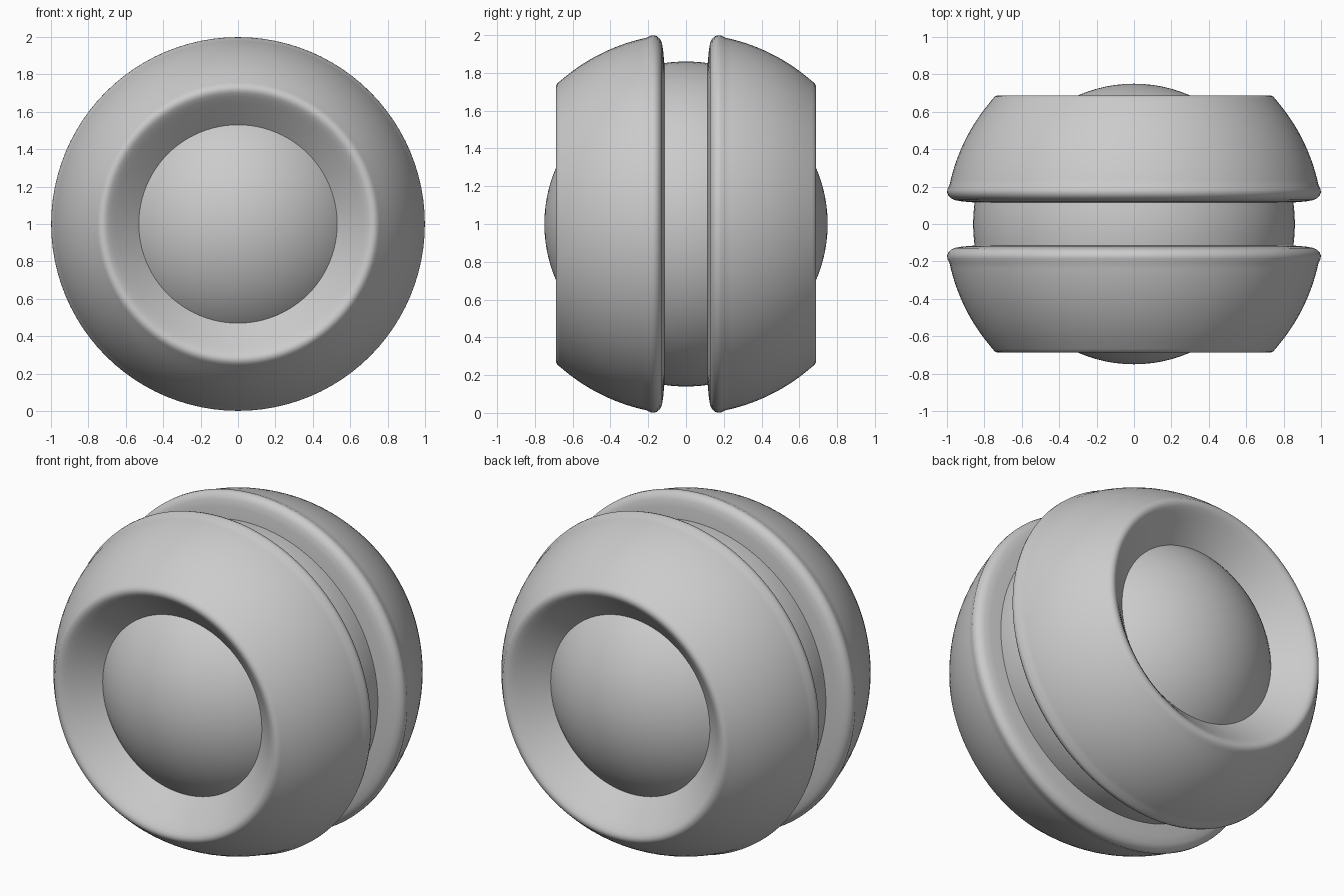
import bpy, bmesh, math
from mathutils import Matrix, Vector

if "Cube" in bpy.data.objects:
    bpy.data.objects.remove(bpy.data.objects["Cube"])

SEGMENTS = 96
CENTRE = Vector((0, 0, 1))

grey = bpy.data.materials.new("light_grey")
grey.diffuse_color = (0.6, 0.6, 0.6, 1)
grey.use_nodes = True
grey.node_tree.nodes["Principled BSDF"].inputs["Base Color"].default_value = grey.diffuse_color


def finish(name, bm):
    """Turn a bmesh into a smooth grey object at the model centre."""
    bmesh.ops.recalc_face_normals(bm, faces=bm.faces[:])
    mesh = bpy.data.meshes.new(name)
    bm.to_mesh(mesh)
    bm.free()
    mesh.materials.append(grey)
    obj = bpy.data.objects.new(name, mesh)
    obj.location = CENTRE
    bpy.context.collection.objects.link(obj)
    bpy.ops.object.select_all(action='DESELECT')
    obj.select_set(True)
    bpy.context.view_layer.objects.active = obj
    bpy.ops.object.shade_smooth_by_angle(angle=math.radians(40))
    return obj


def lathe(name, profile):
    """Revolve a closed (radius, y) profile around the y axis."""
    bm = bmesh.new()
    verts = [bm.verts.new((r, y, 0)) for r, y in profile]
    edges = [bm.edges.new((verts[i - 1], verts[i])) for i in range(len(verts))]
    bmesh.ops.spin(bm, geom=verts + edges, cent=(0, 0, 0), axis=(0, 1, 0),
                   angle=math.tau, steps=SEGMENTS)
    bmesh.ops.remove_doubles(bm, verts=bm.verts[:], dist=0.0005)
    return finish(name, bm)


# Half shell: groove wall, rounded lip, spherical outside, rounded rim, cone
groove_lip = [(0.83, 0.113), (0.92, 0.121), (0.96, 0.128), (0.98, 0.138),
              (0.993, 0.152), (0.999, 0.168), (0.998, 0.185)]
R = 1.008
sphere_part = []
for i in range(17):
    y = 0.21 + (0.65 - 0.21) * i / 16
    sphere_part.append((math.sqrt(R * R - y * y), y))
rim_cone = [(0.756, 0.668), (0.745, 0.681), (0.73, 0.688), (0.715, 0.688),
            (0.70, 0.681), (0.68, 0.666), (0.65, 0.64), (0.53, 0.53),
            (0.46, 0.465)]
shell = groove_lip + sphere_part + rim_cone

lathe("back_shell", shell)
lathe("front_shell", [(r, -y) for r, y in shell])

# Slightly domed band at the bottom of the groove
band = [(math.sqrt(0.86 ** 2 - y * y), y)
        for y in (-0.125, -0.08, -0.04, 0, 0.04, 0.08, 0.125)]
lathe("centre_band", [(0.8, -0.125)] + band + [(0.8, 0.125)])

# Inner ball, showing through both openings
bm = bmesh.new()
bmesh.ops.create_uvsphere(bm, u_segments=SEGMENTS, v_segments=48, radius=0.75,
                          matrix=Matrix.Rotation(math.pi / 2, 4, 'X'))
finish("inner_ball", bm)
